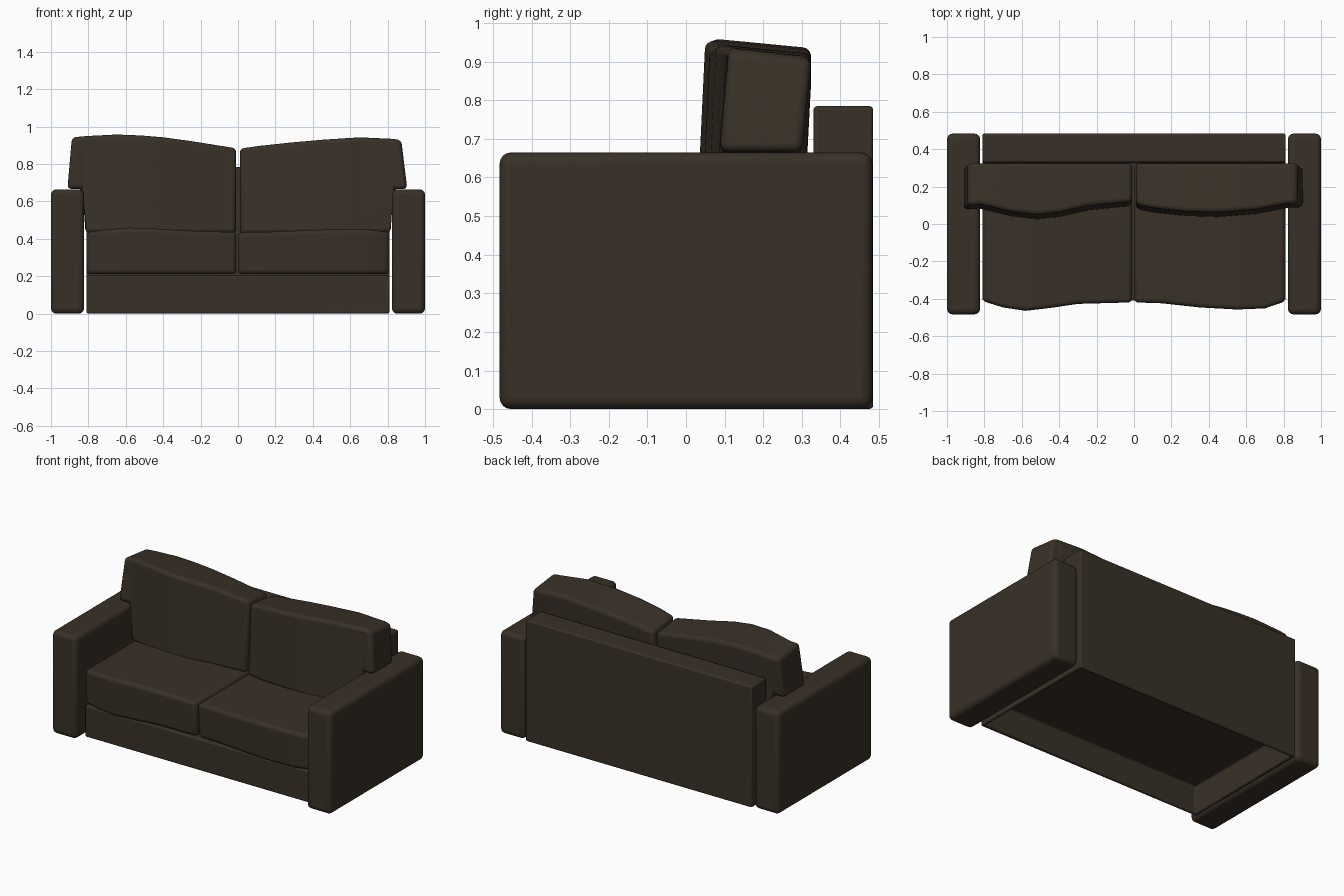
import bpy
import bmesh
import math

cube = bpy.data.objects.get("Cube")
if cube:
    bpy.data.objects.remove(cube, do_unlink=True)

leather = bpy.data.materials.new("dark_brown_leather")
leather.use_nodes = True
COLOUR = (0.04, 0.03, 0.02, 1)
leather.diffuse_color = COLOUR
leather.node_tree.nodes["Principled BSDF"].inputs["Base Color"].default_value = COLOUR


def finish(name, bm, bevel):
    """Turn a bmesh into a softly bevelled, smooth-shaded object."""
    bmesh.ops.recalc_face_normals(bm, faces=bm.faces)
    mesh = bpy.data.meshes.new(name)
    bm.to_mesh(mesh)
    bm.free()
    mesh.materials.append(leather)
    obj = bpy.data.objects.new(name, mesh)
    bpy.context.collection.objects.link(obj)
    mod = obj.modifiers.new("soft_edges", 'BEVEL')
    mod.width = bevel
    mod.segments = 4
    mod.limit_method = 'ANGLE'
    mod.angle_limit = math.radians(40)
    bpy.ops.object.select_all(action='DESELECT')
    obj.select_set(True)
    bpy.context.view_layer.objects.active = obj
    bpy.ops.object.shade_smooth_by_angle(angle=math.radians(50))
    return obj


def loft(name, sections, bevel):
    """Skin a row of equal-sized cross-sections and cap both ends."""
    bm = bmesh.new()
    rings = [[bm.verts.new(p) for p in s] for s in sections]
    for a, b in zip(rings, rings[1:]):
        for i in range(len(a)):
            j = (i + 1) % len(a)
            bm.faces.new((a[i], a[j], b[j], b[i]))
    bm.faces.new(rings[0])
    bm.faces.new(rings[-1])
    return finish(name, bm, bevel)


# Arms
for name, x0, x1 in (("right_arm", -1, -0.823), ("left_arm", 0.823, 1)):
    outline = [(-0.483, 0), (0.483, 0), (0.483, 0.665), (-0.483, 0.665)]
    loft(name, [[(x, y, z) for y, z in outline] for x in (x0, x1)], 0.03)

# Frame: base and backrest in one L-shaped piece, hollow underneath
outline = [(-0.41, 0), (-0.41, 0.205), (0.33, 0.205),
           (0.33, 0.785), (0.485, 0.785), (0.485, 0)]
bm = bmesh.new()
ends = [[bm.verts.new((x, y, z)) for y, z in outline] for x in (-0.81, 0.81)]
for ring in ends:
    bm.faces.new(ring)
for i in range(len(outline)):
    j = (i + 1) % len(outline)
    bm.faces.new((ends[0][i], ends[0][j], ends[1][j], ends[1][i]))
bmesh.ops.recalc_face_normals(bm, faces=bm.faces)
bottom = min(bm.faces, key=lambda f: f.calc_center_median().z)
bmesh.ops.inset_region(bm, faces=[bottom], thickness=0.03)
for v in bottom.verts:
    v.co.z = 0.001
hollow = bmesh.ops.extrude_discrete_faces(bm, faces=[bottom])["faces"][0]
for v in hollow.verts:
    v.co.z = 0.18
finish("frame", bm, 0.025)

# Seat cushions: (x, front y, top z) along the width
seats = {
    "right_seat_cushion": [(-0.81, -0.413, 0.435), (-0.7, -0.447, 0.45), (-0.58, -0.465, 0.46),
                           (-0.45, -0.45, 0.455), (-0.3, -0.428, 0.445), (-0.01, -0.42, 0.435)],
    "left_seat_cushion": [(0, -0.42, 0.435), (0.15, -0.425, 0.437), (0.35, -0.447, 0.445),
                          (0.55, -0.458, 0.452), (0.7, -0.452, 0.45), (0.81, -0.415, 0.435)],
}
for name, stations in seats.items():
    loft(name, [[(x, y + 0.01, 0.212), (x, y, top), (x, 0.32, top), (x, 0.32, 0.212)]
                for x, y, top in stations], 0.022)

# Back cushions: (x at top, x at bottom, front y, top z, bottom z), resting on the arms
LOW, HIGH = 0.43, 0.667
backs = {
    "right_back_cushion": [(-0.888, -0.912, 0.075, 0.945, HIGH), (-0.832, -0.832, 0.08, 0.95, HIGH),
                           (-0.812, -0.812, 0.078, 0.952, LOW), (-0.65, -0.65, 0.04, 0.96, LOW),
                           (-0.52, -0.52, 0.025, 0.955, LOW), (-0.4, -0.4, 0.037, 0.945, LOW),
                           (-0.25, -0.25, 0.072, 0.925, LOW), (-0.01, -0.01, 0.095, 0.887, LOW)],
    "left_back_cushion": [(0.01, 0.01, 0.08, 0.885, LOW), (0.12, 0.12, 0.058, 0.9, LOW),
                          (0.28, 0.28, 0.042, 0.917, LOW), (0.45, 0.45, 0.037, 0.932, LOW),
                          (0.65, 0.65, 0.053, 0.945, LOW), (0.812, 0.812, 0.083, 0.938, LOW),
                          (0.832, 0.832, 0.085, 0.937, HIGH), (0.873, 0.905, 0.088, 0.93, HIGH)],
}
for name, stations in backs.items():
    loft(name, [[(xb, y, low), (xt, y + 0.025, top),
                 (xt, 0.325, top - 0.025), (xb, 0.302, low)]
                for xt, xb, y, top, low in stations], 0.022)
